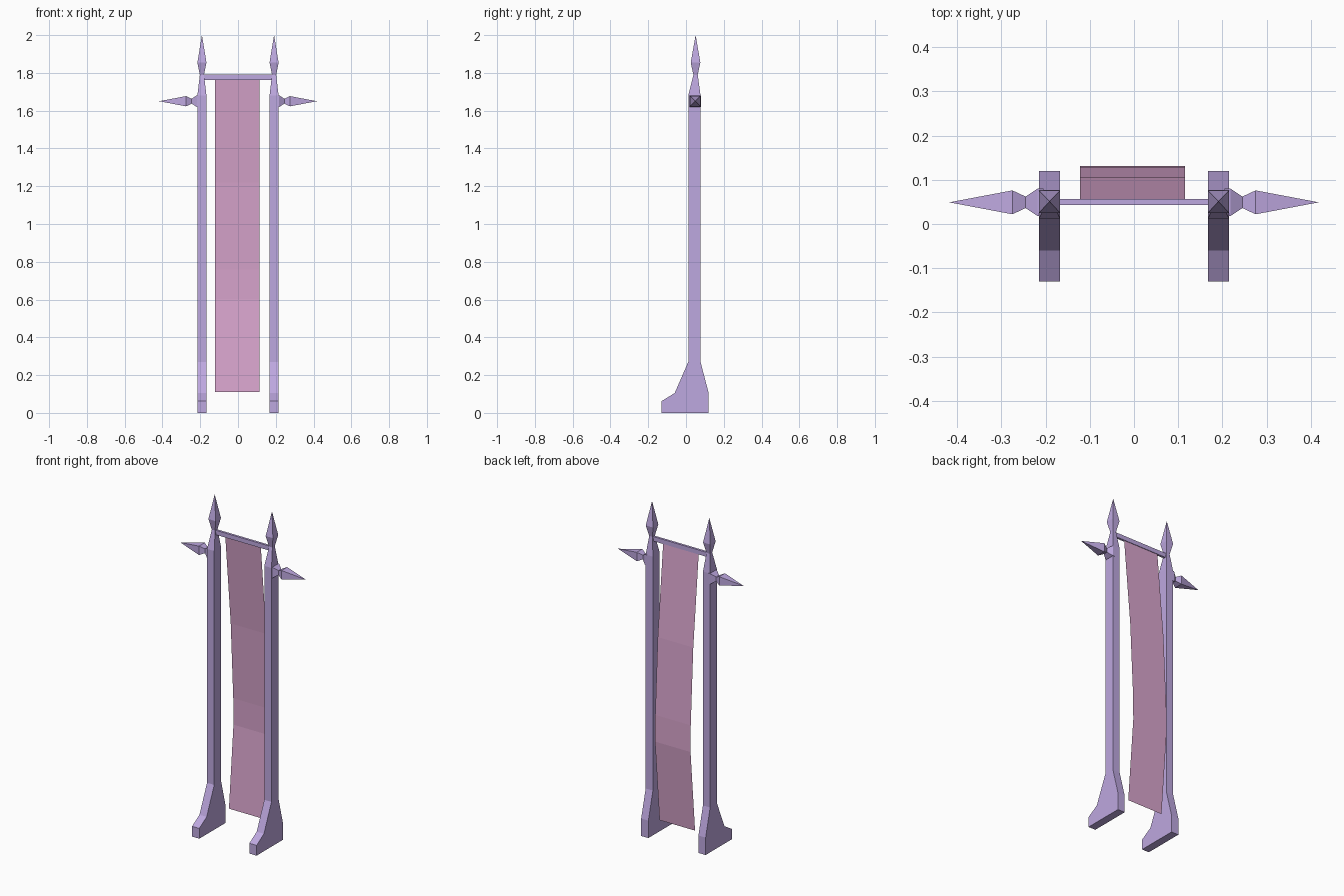
import bpy
import bmesh

if "Cube" in bpy.data.objects:
    bpy.data.objects.remove(bpy.data.objects["Cube"])


def material(name, rgb):
    m = bpy.data.materials.new(name)
    m.diffuse_color = (*rgb, 1.0)
    m.use_nodes = True
    m.node_tree.nodes["Principled BSDF"].inputs["Base Color"].default_value = m.diffuse_color
    return m


PURPLE = material("pale purple", (0.515, 0.392, 0.745))
PINK = material("dusty pink", (0.69, 0.375, 0.61))


def finish(name, bm, mat, closed=True):
    if closed:
        bmesh.ops.remove_doubles(bm, verts=bm.verts, dist=0.0005)
        bmesh.ops.recalc_face_normals(bm, faces=bm.faces)
    mesh = bpy.data.meshes.new(name)
    bm.to_mesh(mesh)
    bm.free()
    mesh.materials.append(mat)
    obj = bpy.data.objects.new(name, mesh)
    bpy.context.collection.objects.link(obj)
    return obj


def loft(name, sections, place, mat):
    """Skin rectangular sections (t, a0, a1, b0, b1); the last one is a point."""
    bm = bmesh.new()
    rings = [[bm.verts.new(place(t, a, b))
              for a, b in ((a0, b0), (a1, b0), (a1, b1), (a0, b1))]
             for t, a0, a1, b0, b1 in sections[:-1]]
    for low, high in zip(rings, rings[1:]):
        for i in range(4):
            j = (i + 1) % 4
            bm.faces.new((low[i], low[j], high[j], high[i]))
    bm.faces.new(rings[0])
    t, a, _, b, _ = sections[-1]
    tip = bm.verts.new(place(t, a, b))
    for i in range(4):
        bm.faces.new((rings[-1][i], rings[-1][(i + 1) % 4], tip))
    return finish(name, bm, mat)


# Height, half width, front y, back y: foot, shaft, neck and spear point
POST = [(0, .024, -.13, .12), (.062, .024, -.13, .12), (.105, .024, -.06, .12),
        (.27, .024, .012, .077), (1.68, .024, .012, .077),
        (1.79, .011, .039, .062), (1.855, .024, .025, .076), (2.0, 0, .051, .051)]

# Distance from centre, half size: side spike
SPIKE = [(.205, .031), (.218, .031), (.245, .013), (.275, .027), (.418, 0)]

for side, label in ((-1, "left"), (1, "right")):
    loft(label + "_post", [(z, -w, w, y0, y1) for z, w, y0, y1 in POST],
         lambda z, a, y, s=side: (s * .191 + a, y, z), PURPLE)
    loft(label + "_side_spike", [(x, -h, h, -h, h) for x, h in SPIKE],
         lambda x, a, b, s=side: (s * x, .049 + a, 1.65 + b), PURPLE)

# Crossbar between the posts
bm = bmesh.new()
bmesh.ops.create_cube(bm, size=1)
for v in bm.verts:
    v.co = (v.co.x * .37, .05 + v.co.y * .014, 1.777 + v.co.z * .027)
finish("crossbar", bm, PURPLE)

# Hanging cloth, billowing backwards
bm = bmesh.new()
rows = [(.053, 1.768), (.105, 1.22), (.129, .76), (.131, .60), (.088, .11)]
edges = [[bm.verts.new((x, y, z)) for x in (-.122, .115)] for y, z in rows]
for up, low in zip(edges, edges[1:]):
    bm.faces.new((low[0], low[1], up[1], up[0]))
finish("cloth_banner", bm, PINK, closed=False)
